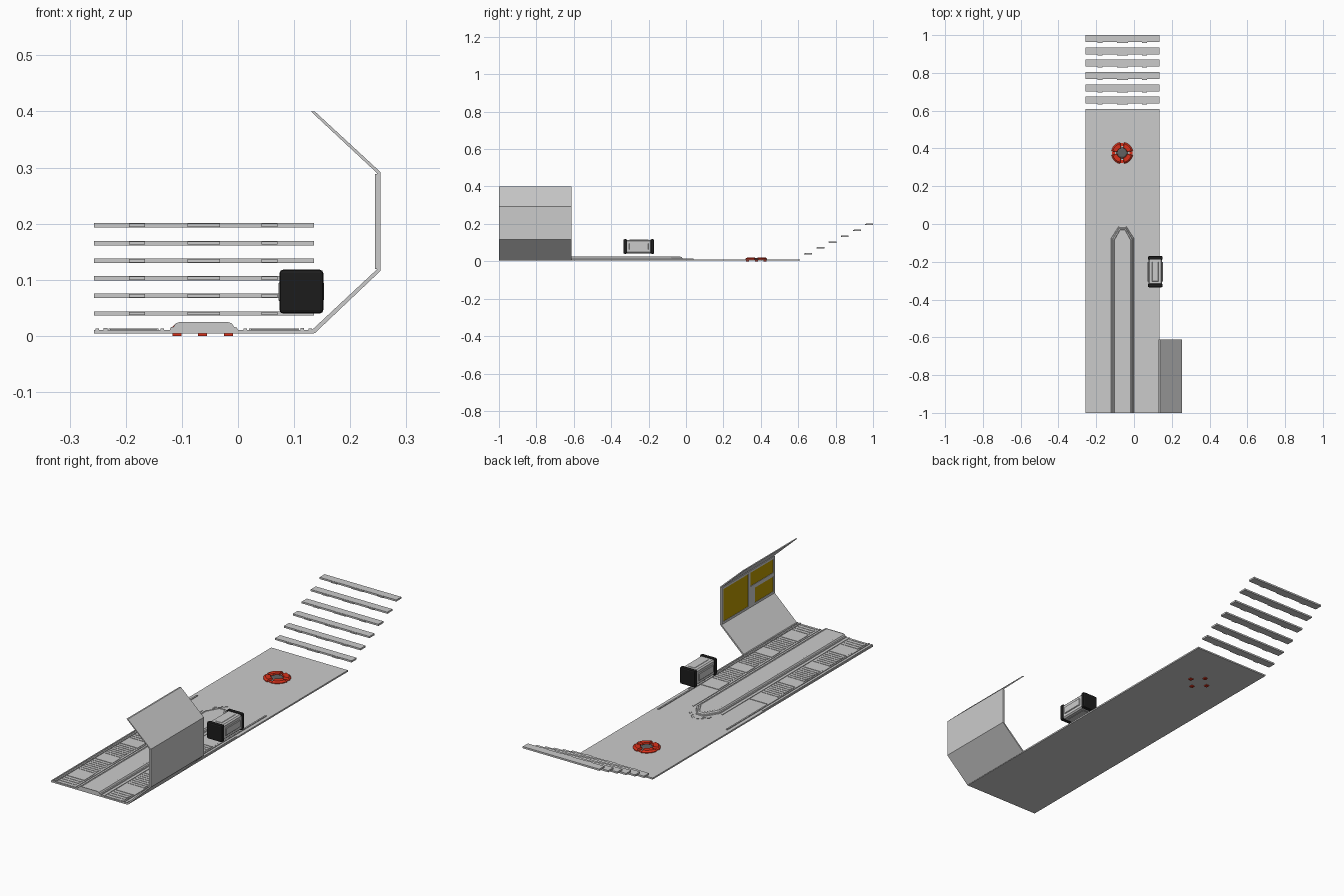
import bpy, bmesh, math
from mathutils import Matrix

if "Cube" in bpy.data.objects:
    bpy.data.objects.remove(bpy.data.objects["Cube"])

CX = -0.061  # centre line of the deck


def material(name, col):
    m = bpy.data.materials.new(name)
    m.diffuse_color = (*col, 1)
    m.use_nodes = True
    m.node_tree.nodes["Principled BSDF"].inputs["Base Color"].default_value = m.diffuse_color
    return m


RED = material("red", (0.7, 0.03, 0.01))
BLACK = material("black", (0.012, 0.012, 0.012))
DARK = material("dark_grey", (0.12, 0.12, 0.12))
YELLOW = material("yellow", (0.5, 0.32, 0.0))


def finish(name, bm, mat=None, bevel=0, seg=1):
    bmesh.ops.recalc_face_normals(bm, faces=bm.faces)
    me = bpy.data.meshes.new(name)
    bm.to_mesh(me)
    bm.free()
    ob = bpy.data.objects.new(name, me)
    bpy.context.collection.objects.link(ob)
    if mat:
        me.materials.append(mat)
    if bevel:
        b = ob.modifiers.new("bevel", "BEVEL")
        b.width, b.segments = bevel, seg
    return ob


def add_box(bm, x, y, z):
    m = Matrix.Translation([(a + b) / 2 for a, b in (x, y, z)])
    s = Matrix.Diagonal([abs(b - a) for a, b in (x, y, z)] + [1])
    bmesh.ops.create_cube(bm, size=1, matrix=m @ s)


def boxes(name, items, mat=None, bevel=0, seg=1):
    bm = bmesh.new()
    for it in items:
        add_box(bm, *it)
    return finish(name, bm, mat, bevel, seg)


def mirrored(items):
    # add copies of boxes reflected across the deck centre line
    return items + [((2 * CX - x[1], 2 * CX - x[0]), y, z) for x, y, z in items]


def loft(bm, rings):
    vs = [[bm.verts.new(p) for p in r] for r in rings]
    n = len(vs[0])
    for a, b in zip(vs, vs[1:]):
        for i in range(n):
            bm.faces.new((a[i], a[(i + 1) % n], b[(i + 1) % n], b[i]))
    bm.faces.new(vs[0])
    bm.faces.new(vs[-1])


# floor slab
boxes("floor", [((-0.257, 0.135), (-1, 0.61), (0.004, 0.011))])

# floating steps with small tabs on the front edge
for i in range(6):
    y, z = 0.637 + 0.0652 * i, 0.036 + 0.0314 * i
    items = [((-0.257, 0.135), (y, y + 0.037), (z, z + 0.008))]
    for a, b in ((-0.194, -0.166), (-0.09, -0.032), (0.042, 0.07)):
        items.append(((a, b), (y - 0.005, y + 0.003), (z + 0.001, z + 0.007)))
    boxes("step_%d" % (i + 1), items)

# raised central walkway with pointed end and stepped rim
bm = bmesh.new()
rings = []
for hw, z in ((0.061, 0.010), (0.059, 0.015), (0.054, 0.016), (0.050, 0.0225),
              (0.044, 0.0245), (0.042, 0.0225)):
    d = 0.061 - hw
    pts = [(-hw, -1), (hw, -1), (hw, -0.075 - d * 0.5), (0.02 - d * 0.4, -0.012 - d),
           (-0.02 + d * 0.4, -0.012 - d), (-hw, -0.075 - d * 0.5)]
    rings.append([(CX + x, y, z) for x, y in pts])
loft(bm, rings)
finish("central_walkway", bm)

# small chevron marks in front of the walkway tip
bm = bmesh.new()
for k in range(2):
    for s in (-1, 1):
        for j in range(3):
            m = (Matrix.Translation((CX + s * (0.012 + 0.018 * j), 0.012 + 0.011 * k - 0.016 * j, 0.0115))
                 @ Matrix.Rotation(-s * 0.7, 4, 'Z') @ Matrix.Diagonal((0.014, 0.003, 0.002, 1)))
            bmesh.ops.create_cube(bm, size=1, matrix=m)
finish("tip_marks", bm)

# edge rails on both sides
boxes("edge_rails", mirrored([
    ((-0.254, -0.248), (-1, -0.2), (0.01, 0.0135)),
    ((-0.240, -0.233), (-1, 0.04), (0.01, 0.0145)),
    ((-0.138, -0.132), (-1, -0.07), (0.01, 0.0135))]))

# floor plates and louvred grilles along both sides
plates, slats = [], []
for a, b in ((-0.345, -0.26), (-0.535, -0.465), (-0.72, -0.65), (-0.925, -0.84)):
    plates.append(((-0.231, -0.142), (a + 0.004, b - 0.004), (0.01, 0.013)))
for a, b in ((-0.465, -0.345), (-0.65, -0.535), (-0.84, -0.72), (-1.0, -0.925)):
    n = round((b - a) / 0.017)
    for i in range(n):
        y = a + (b - a) * (i + 0.2) / n
        slats.append(((-0.228, -0.145), (y, y + 0.010), (0.01, 0.0125)))
boxes("floor_plates", mirrored(plates))
boxes("floor_louvres", mirrored(slats))

# folded side wall: extruded bent strip
T = 0.006
outer = [(0.137, 0.005), (0.254, 0.116), (0.254, 0.292), (0.137, 0.40)]
inner = [(0.130, 0.400), (0.248, 0.290), (0.248, 0.119), (0.130, 0.009)]
bm = bmesh.new()
o = [[bm.verts.new((x, y, z)) for x, z in outer + inner] for y in (-1, -0.612)]
for i in range(8):
    bm.faces.new((o[0][i], o[0][(i + 1) % 8], o[1][(i + 1) % 8], o[1][i]))
for r in o:
    for i in range(3):
        bm.faces.new((r[i], r[i + 1], r[6 - i], r[7 - i]))
finish("side_wall", bm)

# wall frame and coloured panels on the inner face
fx = (0.2445, 0.2485)
boxes("wall_frame", [
    (fx, (-1, -0.612), (0.119, 0.129)), (fx, (-1, -0.612), (0.279, 0.289)),
    (fx, (-1, -0.988), (0.129, 0.279)), (fx, (-0.624, -0.612), (0.129, 0.279)),
    (fx, (-0.822, -0.806), (0.129, 0.279)), (fx, (-0.988, -0.822), (0.198, 0.216)),
    (fx, (-0.855, -0.822), (0.129, 0.198))])
px = (0.2465, 0.2485)
boxes("wall_panels", [
    (px, (-0.806, -0.624), (0.129, 0.279)), (px, (-0.988, -0.822), (0.216, 0.279)),
    (px, (-0.988, -0.855), (0.129, 0.198))], YELLOW)

# hovering crate: body, side panels and rounded black end caps
boxes("crate_body", [((0.077, 0.149), (-0.325, -0.18), (0.043, 0.114))], None, 0.006)
boxes("crate_side_panels", [
    ((0.072, 0.153), (-0.305, -0.2), (0.062, 0.096)),
    ((0.096, 0.130), (-0.305, -0.2), (0.0415, 0.1155))], None, 0.002)
for nm, y in (("front", (-0.335, -0.315)), ("back", (-0.19, -0.17))):
    boxes("crate_cap_" + nm, [((0.074, 0.152), y, (0.040, 0.118))], BLACK, 0.006, 2)

# red floor device: four lobes around a dark hub
px0, py0 = CX - 0.002, 0.376
bm = bmesh.new()
for k in range(4):
    mid = math.pi / 4 + k * math.pi / 2
    rings = []
    for ro, ri, w, z in ((0.058, 0.026, 0.60, 0.006), (0.058, 0.026, 0.60, 0.014),
                         (0.050, 0.028, 0.54, 0.021)):
        ang = [mid + w * t for t in (-1, -0.5, 0, 0.5, 1)]
        ring = [(px0 + ro * math.cos(a), py0 + ro * math.sin(a), z) for a in ang]
        ring += [(px0 + ri * math.cos(a), py0 + ri * math.sin(a), z) for a in reversed(ang)]
        rings.append(ring)
    loft(bm, rings)
finish("device_lobes", bm, RED)
feet = []
for k in range(4):
    x, y = px0 + 0.046 * round(math.cos(k * math.pi / 2)), py0 + 0.046 * round(math.sin(k * math.pi / 2))
    feet.append(((x - 0.008, x + 0.008), (y - 0.008, y + 0.008), (0.0, 0.012)))
boxes("device_feet", feet, RED)
bm = bmesh.new()
bmesh.ops.create_cone(bm, cap_ends=True, segments=16, radius1=0.034, radius2=0.02, depth=0.008,
                      matrix=Matrix.Translation((px0, py0, 0.014)))
finish("device_hub", bm, DARK)
